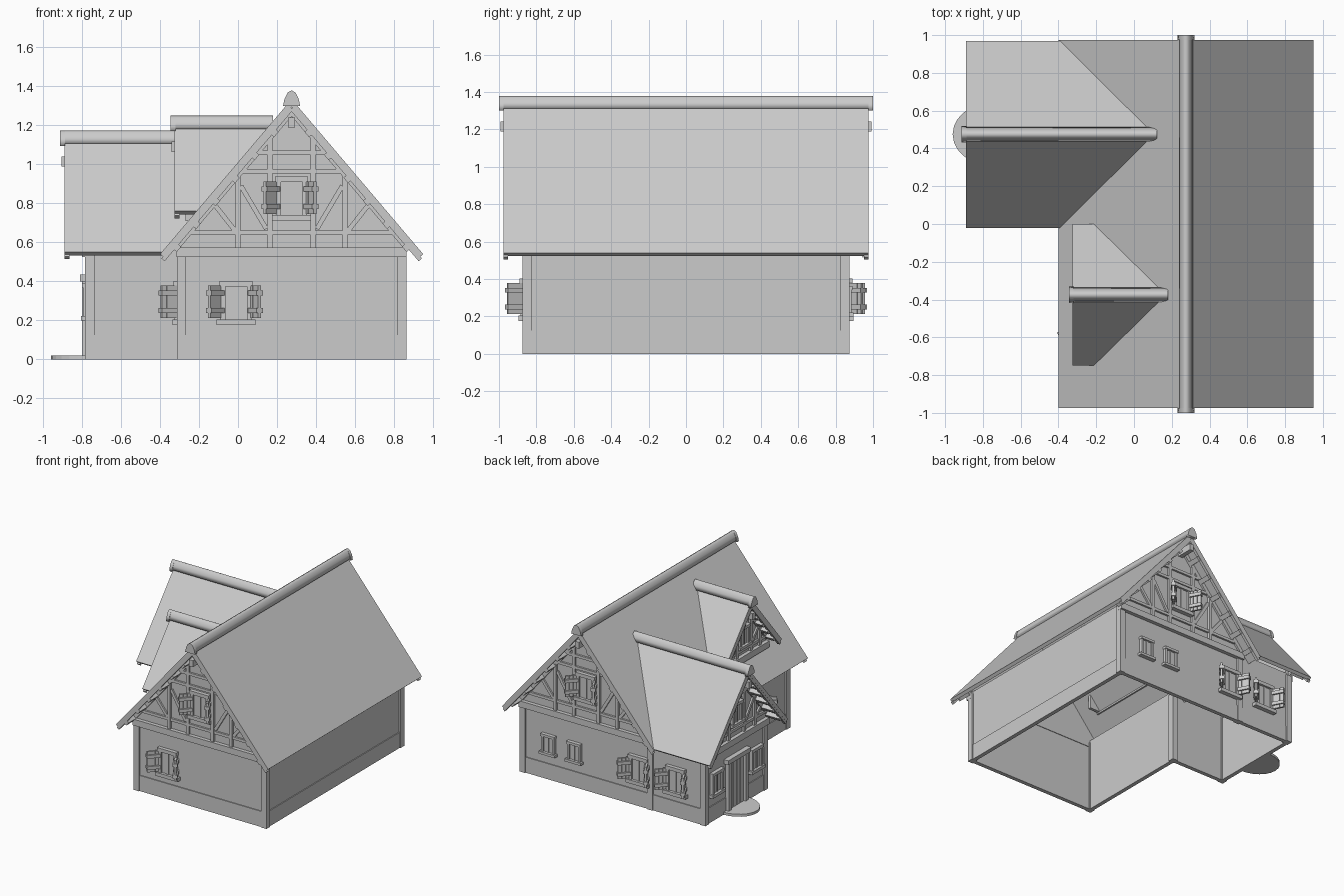
import bpy, bmesh, math
from mathutils import Matrix, Vector

cube = bpy.data.objects.get("Cube")
if cube:
    bpy.data.objects.remove(cube)

GREY = (0.6, 0.6, 0.6, 1)
mat = bpy.data.materials.new("plain grey")
mat.use_nodes = True
mat.diffuse_color = GREY
mat.node_tree.nodes["Principled BSDF"].inputs["Base Color"].default_value = GREY


def finish(name, bm, smooth=False):
    bmesh.ops.recalc_face_normals(bm, faces=bm.faces)
    mesh = bpy.data.meshes.new(name)
    bm.to_mesh(mesh)
    bm.free()
    mesh.materials.append(mat)
    ob = bpy.data.objects.new(name, mesh)
    bpy.context.collection.objects.link(ob)
    if smooth:
        for p in mesh.polygons:
            p.use_smooth = len(p.vertices) == 4
    return ob


# A frame looks at a wall: x runs along it, -y points out of it, z is up
def frame(x, y, turn=0):
    return Matrix.Translation((x, y, 0)) @ Matrix.Rotation(math.radians(turn), 4, 'Z')


def box(bm, M, x0, x1, y0, y1, z0, z1):
    T = Matrix.Translation(((x0 + x1) / 2, (y0 + y1) / 2, (z0 + z1) / 2))
    S = Matrix.Diagonal((abs(x1 - x0), abs(y1 - y0), abs(z1 - z0), 1))
    bmesh.ops.create_cube(bm, size=1, matrix=M @ T @ S)


def beam(bm, M, a, b, w, out, back=0.01):
    """Timber lying on a wall from a to b, given as (along, height)."""
    d = Vector((b[0] - a[0], b[1] - a[1]))
    T = M @ Matrix.Translation((a[0], 0, a[1])) @ Matrix.Rotation(-math.atan2(d.y, d.x), 4, 'Y')
    box(bm, T, 0, d.length, -out, back, -w / 2, w / 2)


def prism(bm, pts, shift):
    """Solid from a flat outline and a thickness vector."""
    a = [bm.verts.new(p) for p in pts]
    b = [bm.verts.new(Vector(p) + Vector(shift)) for p in pts]
    bm.faces.new(a)
    bm.faces.new(b[::-1])
    for i in range(len(a)):
        j = (i + 1) % len(a)
        bm.faces.new((a[i], b[i], b[j], a[j]))


def window(name, M, u, z, k=1.0, shutters=True):
    W = M @ Matrix.Translation((u, 0, z)) @ Matrix.Diagonal((k, 1, k, 1))
    bm = bmesh.new()
    box(bm, W, -0.07, 0.07, -0.012, 0.01, -0.09, 0.09)
    box(bm, W, -0.085, 0.085, -0.03, 0.01, 0.08, 0.108)
    box(bm, W, -0.1, 0.1, -0.035, 0.01, -0.118, -0.09)
    box(bm, W, -0.008, 0.008, -0.018, 0, -0.09, 0.09)
    for s in (-1, 1):
        box(bm, W, s * 0.055, s * 0.08, -0.025, 0.01, -0.09, 0.08)
    finish(name, bm)
    if not shutters:
        return
    bm = bmesh.new()
    for s, turn in ((-1, 48), (1, 62)):
        H = W @ Matrix.Translation((s * 0.078, -0.015, 0)) @ Matrix.Rotation(-s * math.radians(turn), 4, 'Z')
        for i in range(3):
            box(bm, H, s * (0.002 + i * 0.03), s * (0.03 + i * 0.03), -0.008, 0.008, -0.083, 0.083)
        for h in (-0.045, 0.045):
            box(bm, H, -s * 0.005, s * 0.095, -0.02, 0.018, h - 0.013, h + 0.013)
    finish(name + "_shutters", bm)


def gable(name, M, half, base, apex, slope, reach, over, n, studs, rails, braces):
    """Triangular wall with timber frame, verge boards, purlins and ridge beam."""
    def under(u, drop=0.0):
        return apex - slope * abs(u) - drop
    bm = bmesh.new()
    outline = [(-half, base), (half, base), (half, under(half)), (0, apex), (-half, under(half))]
    prism(bm, [M @ Vector((u, 0, z)) for u, z in outline], M.to_3x3() @ Vector((0, 0.03, 0)))
    finish(name + "_gable_wall", bm)
    bm = bmesh.new()
    box(bm, M, -half - 0.01, half + 0.01, -0.03, 0.03, base - 0.03, base + 0.02)
    for u in studs:
        for s in (-1, 1):
            box(bm, M, s * u - 0.013, s * u + 0.013, -0.018, 0.01, base, under(u, 0.03))
    for z in rails:
        w = (apex - z) / slope - 0.03
        box(bm, M, -w, w, -0.015, 0.01, z - 0.011, z + 0.011)
    for a, b in braces:
        for s in (-1, 1):
            beam(bm, M, (s * a[0], a[1]), (s * b[0], b[1]), 0.024, 0.013)
    for s in (-1, 1):
        foot = s * half
        beam(bm, M, (foot, under(half, 0.03)), (0, under(0, 0.03)), 0.03, 0.016)
        # verge board at the outer edge of the overhang
        V = M @ Matrix.Translation((0, -over + 0.012, 0))
        beam(bm, V, (s * reach, under(reach, 0.012)), (0, under(0, 0.012)), 0.022, 0.014)
        # purlin ends bridging wall and verge
        for i in range(n):
            u = s * (0.09 + (reach - 0.16) * i / (n - 1))
            P = M @ Matrix.Translation((u, 0, under(u, 0.03))) @ Matrix.Rotation(s * math.atan(slope), 4, 'Y')
            box(bm, P, -0.018, 0.018, -over + 0.004, 0.01, -0.016, 0.016)
    box(bm, M, -0.018, 0.018, -over - 0.018, 0.02, apex - 0.11, apex - 0.058)
    finish(name + "_gable_timbers", bm)


def ridge(name, M, length, top, collars):
    """Rounded ridge cap running back from the frame origin, with end collars."""
    bm = bmesh.new()
    def cap(k, y0, y1):
        pts = [(-0.04, -0.072), (-0.033, -0.04), (-0.018, -0.01), (0, 0), (0.018, -0.01), (0.033, -0.04), (0.04, -0.072)]
        prism(bm, [M @ Vector((u * k, y0, top + z * k)) for u, z in pts], M.to_3x3() @ Vector((0, y1 - y0, 0)))
    cap(0.94, 0.005, length - 0.005)
    for y in collars:
        cap(1.1, y, y + 0.025)
    finish(name, bm, smooth=True)


def roof_slab(bm, pts, t=0.026):
    a, b, c = (Vector(p) for p in pts[:3])
    n = (b - a).cross(c - a).normalized()
    prism(bm, pts, -n * t if n.z > 0 else n * t)


# Roof heights: ridge position, ridge height, half span, eave height
RX, RZ, RH, EZ = 0.275, 1.335, 0.675, 0.54
SLOPE = (RZ - EZ) / RH


def main_x(z):
    return RX - (RZ - z) / SLOPE


bm = bmesh.new()
for s in (-1, 1):
    roof_slab(bm, [(RX + s * RH, -0.975, EZ), (RX + s * RH, 0.975, EZ), (RX, 0.975, RZ), (RX, -0.975, RZ)])
finish("main_roof", bm)

# Cross roofs are mitred against the main slope
for name, x, yc, half, top, eave in (("wing_roof", -0.89, 0.475, 0.495, 1.135, 0.55),
                                     ("dormer_roof", -0.325, -0.375, 0.375, 1.21, 0.76)):
    bm = bmesh.new()
    for s in (-1, 1):
        roof_slab(bm, [(x, yc + s * half, eave), (main_x(eave), yc + s * half, eave),
                       (main_x(top), yc, top), (x, yc, top)])
    finish(name, bm)

ridge("main_ridge_cap", frame(RX, -1), 2.0, 1.38, (0, 1.975))
ridge("wing_ridge_cap", frame(-0.912, 0.475, -90), 1.04, 1.175, (0,))
ridge("dormer_ridge_cap", frame(-0.345, -0.375, -90), 0.53, 1.25, (0,))

# Ground floor walls: frame, start and end along each wall
FRONT, BACK = frame(0, -0.86), frame(0, 0.86, 180)
RIGHT, LEFT = frame(0.85, 0, 90), frame(-0.3, 0, -90)
WING_END, WING_SIDE = frame(-0.77, 0, -90), frame(0, 0.095)
runs = [(FRONT, -0.3, 0.85), (BACK, -0.85, 0.77), (RIGHT, -0.86, 0.86),
        (LEFT, -0.095, 0.86), (WING_END, -0.86, -0.095), (WING_SIDE, -0.77, -0.3)]
walls, plinth = bmesh.new(), bmesh.new()
for M, a, b in runs:
    box(walls, M, a, b, 0, 0.025, 0, 0.58)
    box(plinth, M, a, b, -0.007, 0.01, 0, 0.125)
finish("walls", walls)
finish("plinth", plinth)

posts = bmesh.new()
for x, y in ((-0.29, -0.85), (0.84, -0.85), (0.84, 0.85), (-0.76, 0.85),
             (-0.76, 0.105), (-0.29, 0.105), (-0.29, 0.85)):
    box(posts, frame(x, y), -0.024, 0.024, -0.024, 0.024, 0, 0.56)
finish("corner_posts", posts)

# Gables
for name, M in (("front", frame(RX, -0.86)), ("back", frame(RX, 0.86, 180))):
    gable(name, M, 0.58, 0.555, RZ - 0.035, SLOPE, 0.66, 0.113, 6,
          (0.11, 0.275), (0.65, 0.965, 1.06),
          [((0.13, 0.67), (0.26, 0.89)), ((0.29, 0.66), (0.4, 0.8))])
    window(name + "_gable_window", M, 0, 0.83)
gable("wing", frame(-0.77, 0.475, -90), 0.38, 0.555, 1.1, 1.18, 0.48, 0.117, 5,
      (0.1, 0.23), (0.63, 0.9), [((0.11, 0.64), (0.22, 0.8)), ((0.24, 0.63), (0.32, 0.7))])
window("wing_gable_window", frame(-0.77, 0.475, -90), 0, 0.76, 0.8, False)
gable("dormer", frame(-0.24, -0.375, -90), 0.29, 0.74, 1.175, 1.2, 0.36, 0.083, 4,
      (0.09, 0.2), (0.8, 1.03), [((0.1, 0.81), (0.19, 0.92))])
window("dormer_window", frame(-0.24, -0.375, -90), 0, 0.91, 0.75, False)
bm = bmesh.new()
for s in (-1, 1):
    box(bm, frame(-0.24, -0.375 + s * 0.28), 0, 0.12, -0.012, 0.012, 0.72, 0.83)
finish("dormer_cheeks", bm)

# Ground floor windows
window("front_window", FRONT, -0.01, 0.295)
window("side_window", LEFT, 0.47, 0.295)
for i, x in enumerate((-0.19, -0.52)):
    window(f"back_window_{i + 1}", BACK, -x, 0.295)
for i, x in enumerate((0.38, 0.61)):
    window(f"back_small_window_{i + 1}", BACK, -x, 0.285, 0.72, False)
for i, y in enumerate((0.225, 0.725)):
    window(f"entrance_window_{i + 1}", WING_END, -y, 0.3, 0.85, False)

# Door with frame and half-round step
bm = bmesh.new()
D = WING_END @ Matrix.Translation((-0.475, 0, 0))
for i in range(4):
    box(bm, D, -0.09 + i * 0.045, -0.048 + i * 0.045, -0.014, 0.01, 0.02, 0.4)
finish("door", bm)
bm = bmesh.new()
for s in (-1, 1):
    box(bm, D, s * 0.09, s * 0.125, -0.03, 0.01, 0, 0.4)
box(bm, D, -0.145, 0.145, -0.04, 0.01, 0.4, 0.435)
finish("door_frame", bm)
bm = bmesh.new()
arc = [math.pi * i / 12 for i in range(13)]
prism(bm, [D @ Vector((0.16 * math.cos(a), -0.19 * math.sin(a), 0)) for a in arc], (0, 0, 0.02))
finish("door_step", bm)
